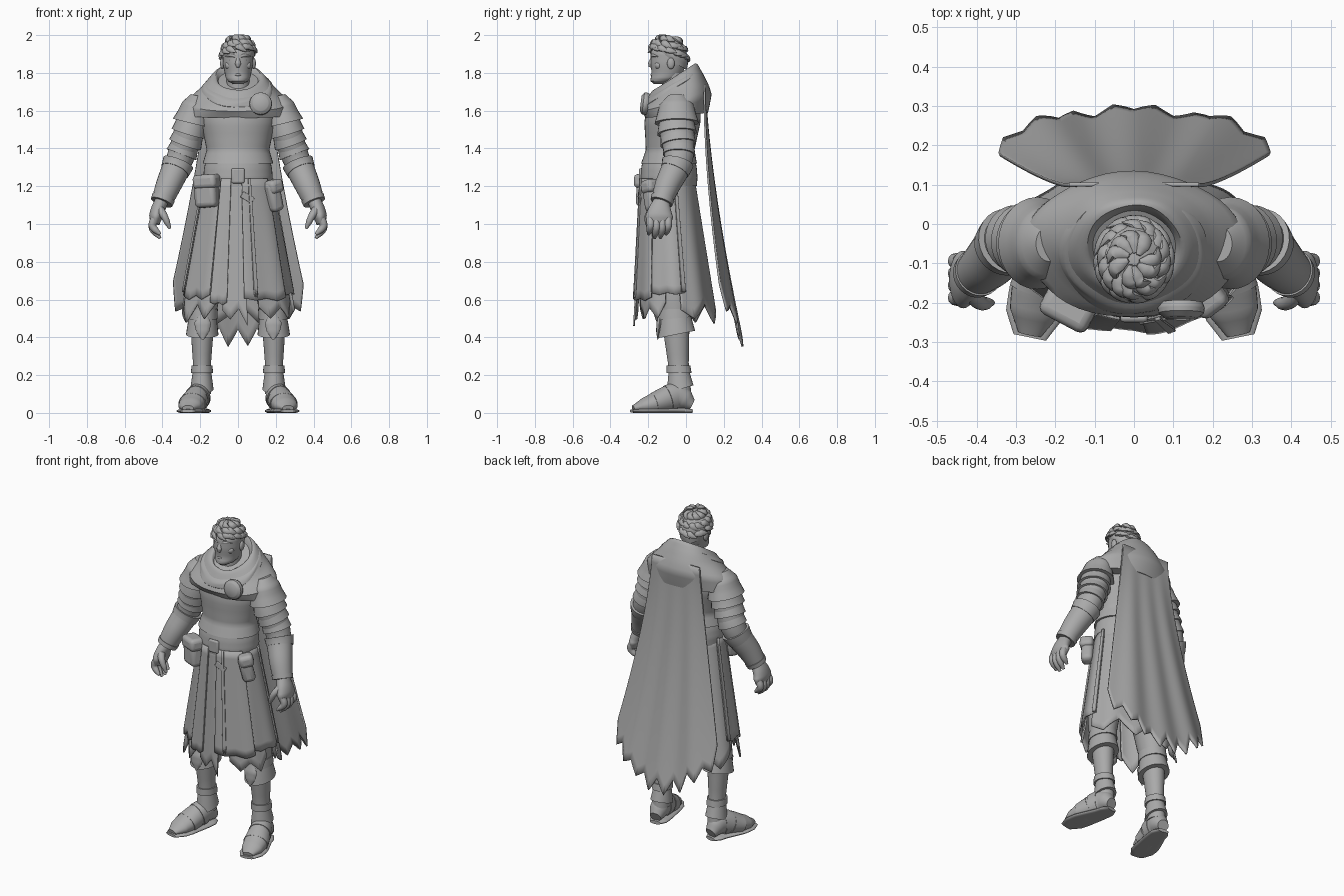
import bpy, bmesh, random
from math import sin, cos, pi, radians
from mathutils import Vector, Matrix, Euler

if "Cube" in bpy.data.objects:
    bpy.data.objects.remove(bpy.data.objects["Cube"], do_unlink=True)
random.seed(4)

Y, Z = Vector((0, 1, 0)), Vector((0, 0, 1))
SIDES = {"left": 1, "right": -1}

grey = bpy.data.materials.new("clay grey")
grey.use_nodes = True
colour = (.4, .4, .4, 1)
grey.diffuse_color = colour
grey.node_tree.nodes["Principled BSDF"].inputs["Base Color"].default_value = colour


def finish(name, bm, thickness=0, bevel=0):
    """Turn a bmesh into a shaded object with optional modifiers."""
    bmesh.ops.recalc_face_normals(bm, faces=bm.faces)
    mesh = bpy.data.meshes.new(name)
    bm.to_mesh(mesh)
    bm.free()
    mesh.materials.append(grey)
    mesh.shade_smooth()
    mesh.set_sharp_from_angle(angle=radians(40))
    part = bpy.data.objects.new(name, mesh)
    bpy.context.scene.collection.objects.link(part)
    if thickness:
        solid = part.modifiers.new("thickness", "SOLIDIFY")
        solid.thickness, solid.offset = thickness, 0
    if bevel:
        rounding = part.modifiers.new("bevel", "BEVEL")
        rounding.width, rounding.segments = bevel, 3


def skin(rows, closed):
    """Bridge rows of points with quads; closed rows make a capped tube."""
    bm = bmesh.new()
    loops = [[bm.verts.new(point) for point in row] for row in rows]
    count = len(loops[0])
    for low, high in zip(loops, loops[1:]):
        for j in range(count if closed else count - 1):
            k = (j + 1) % count
            bm.faces.new((low[j], low[k], high[k], high[j]))
    if closed:
        bm.faces.new(loops[0])
        bm.faces.new(loops[-1])
    return bm


def blend(values, f):
    """Read an evenly spaced list at a fraction f of its length."""
    f *= len(values) - 1
    i = min(int(f), len(values) - 2)
    return values[i] + (values[i + 1] - values[i]) * (f - i)


def on_path(points, t):
    """Point on a smooth curve; t counts the points."""
    i = max(0, min(int(t), len(points) - 2))
    f = t - i
    b, c = Vector(points[i]), Vector(points[i + 1])
    a = Vector(points[i - 1]) if i else 2 * b - c
    d = Vector(points[i + 2]) if i + 2 < len(points) else 2 * c - b
    return b + f / 2 * (c - a + f * (2 * a - 5 * b + 4 * c - d + f * (3 * (b - c) + d - a)))


def tube(name, points, widths, deep=(1, 1), ref=Y, level=False, tilt=(0, 0), span=None, side=1, sections=28, ripple=0):
    """Loft along a curve. Widths, depth ratios and tilts are spread evenly over the span."""
    start, end = span or (0, len(points) - 1)
    steps = 4 * (len(widths) - 1)
    rows = []
    for i in range(steps + 1):
        f = i / steps
        t = start + (end - start) * f
        centre = on_path(points, t)
        along = Z if level else (on_path(points, t + .05) - on_path(points, t - .05)).normalized()
        u = (ref - ref.dot(along) * along).normalized()
        v = along.cross(u)
        row = []
        for j in range(sections):
            a = 2 * pi * j / sections
            radius = blend(widths, f) * (1 + ripple * sin(5 * a + 9 * f))
            shift = radius * blend(deep, f) * cos(a)
            p = centre + u * shift + v * radius * sin(a) + Z * blend(tilt, f) * shift
            row.append((p.x * side, p.y, max(p.z, 0)))
        rows.append(row)
    finish(name, skin(rows, closed=True))


def placed(location, size, turn=(0, 0, 0)):
    rotation = Euler([radians(angle) for angle in turn]).to_matrix().to_4x4()
    return Matrix.Translation(location) @ rotation @ Matrix.Diagonal((*size, 1))


def box(name, location, size, turn=(0, 0, 0), bevel=.01):
    bm = bmesh.new()
    bmesh.ops.create_cube(bm, size=1, matrix=placed(location, size, turn))
    finish(name, bm, bevel=bevel)


def ball(name, location, size):
    bm = bmesh.new()
    bmesh.ops.create_uvsphere(bm, u_segments=20, v_segments=12, radius=1, matrix=placed(location, size))
    finish(name, bm)


def ragged(teeth, height, tear):
    """Zigzag hem heights with random tooth depth."""
    return [height + (-1) ** i * random.uniform(tear / 3, tear) for i in range(teeth)]


# Head and neck
tube("neck", [(0, -.06, 1.64), (0, -.07, 1.8)], [.07, .06, .06], level=True)
tube("head", [(0, -.14, 1.74), (0, -.1, 1.8), (0, -.09, 1.97)],
     [.025, .052, .064, .07, .08, .082, .045], deep=(1.2, 1.15), level=True)
tube("nose", [(0, -.176, 1.885), (0, -.19, 1.83)], [.008, .012, .016, .008], sections=12)
tube("lips", [(-.026, -.17, 1.79), (0, -.182, 1.79), (.026, -.17, 1.79)], [.003, .007, .003], ref=Z, sections=12)
for word, s in SIDES.items():
    ball(word + "_ear", (s * .083, -.08, 1.85), (.012, .02, .03))
    ball(word + "_eye", (s * .032, -.166, 1.868), (.015, .01, .007))
    ball(word + "_cheekbone", (s * .046, -.146, 1.84), (.024, .02, .022))
    tube(word + "_brow", [(.01, -.18, 1.886), (.036, -.175, 1.893), (.066, -.15, 1.886)],
         [.008, .009, .003], ref=Z, side=s, sections=12)

# Hair: cap and tousled locks swirling round the crown
tube("hair_cap", [(0, -.085, 1.865), (0, -.09, 1.985)], [.08, .087, .085, .072, .035],
     deep=(1.1, 1.1), level=True, tilt=(-.55, -.3, 0), ripple=.02)
crown = Vector((0, -.09, 1.9))
for ring, count, reach, height in (("upper", 9, .05, .08), ("middle", 14, .074, .045), ("lower", 16, .084, .01)):
    for i in range(count):
        angle = 2 * pi * (i + random.uniform(-.3, .3)) / count
        heading = [Vector((sin(angle + turn), -1.1 * cos(angle + turn), 0)) for turn in (0, .35, .8)]
        rise = (height + .035 * cos(angle) * (.1 - height) / .1) * Z
        drop = random.uniform(.005, .03) * Z
        tube(ring + "_hair_lock", [crown + heading[0] * (reach - .035) + rise + Z * .012,
                                   crown + heading[1] * (reach + .004) + rise,
                                   crown + heading[2] * (reach + .018) + rise - drop],
             [.006, .018, .02, .014, .002], deep=(.7, .6), ref=heading[1] + Z / 2, sections=10)

# Tunic, sash and belt
tube("tunic", [(0, -.09, 1.32), (0, -.075, 1.5), (0, -.06, 1.7)],
     [.187, .166, .18, .198, .2, .13], deep=(.79, .76, .7), level=True, sections=40)
tube("waist", [(0, -.09, 1.1), (0, -.09, 1.3)], [.17, .17], deep=(.8, .8), level=True)
tube("sash", [(0, -.09, 1.2), (0, -.09, 1.34)], [.18, .184, .18, .17], deep=(.82, .82), level=True, sections=40)
box("buckle", (0, -.24, 1.255), (.07, .02, .08))
box("belt_tab", (.05, -.245, 1.14), (.07, .01, .035), (0, 30, 10), .004)

# Hooded cowl, scarf and brooch
tube("inner_scarf", [(0, -.07, 1.66), (0, -.07, 1.75), (0, -.06, 1.68)], [.07, .08, .092, .108, .11],
     level=True, tilt=(.5, .6, .5), ripple=.015)
tube("cowl", [(0, -.06, 1.68), (0, -.06, 1.78), (0, -.055, 1.7), (0, -.05, 1.575)],
     [.09, .1, .12, .16, .21, .275, .285], deep=(.9, .9, .77, .58), level=True,
     tilt=(.6, .65, .4, .08), sections=48, ripple=.014)
tube("cowl_drape", [(0, -.07, 1.75), (0, -.075, 1.735), (0, -.075, 1.685)], [.12, .145, .175, .19, .18],
     deep=(.85, .8), level=True, tilt=(.6, .6), sections=48, ripple=.02)
tube("brooch", [(.12, -.2, 1.635), (.12, -.24, 1.64)], [.055, .06, .058, .04], ref=Z)

# Cape: widening sheet with a ragged hem
cape_hem = ragged(17, 0, .055)
rows = []
for down in range(25):
    row = []
    for across in range(97):
        u = across / 48 - 1
        hem = .4 + .25 * u * u + blend(cape_hem, across / 96)
        z = 1.74 + (hem - 1.74) * down / 24
        fall = (1.74 - z) / 1.4
        fold = .009 * fall * cos(3.5 * pi * u)
        row.append((u * (.165 + .26 * fall ** 1.3), .1 + .2 * fall ** 1.5 - .07 * fall * u ** 4 + fold, z))
    rows.append(row)
finish("cape", skin(rows, closed=False), thickness=.01)


def panel(name, first, last, height, tear=.02, lift=0, teeth=5):
    """Coat panel between two angles from the front, on the flared skirt."""
    hem = ragged(teeth, height, tear)
    top = 1.24
    rows = []
    for down in range(15):
        row = []
        for across in range(25):
            f = across / 24
            a = radians(first + (last - first) * f)
            z = top + (blend(hem, f) - top) * down / 14
            flare = (1.29 - z) / .7
            out = lift + .005 * flare * sin(9 * a)
            front, back = -.228 - .037 * flare, .04 + .11 * flare
            row.append(((.167 + .13 * flare + out) * sin(a),
                        (front + back) / 2 - ((back - front) / 2 + out) * cos(a), z))
        rows.append(row)
    finish(name, skin(rows, closed=False), thickness=.009)


# Coat skirt: overlapping panels
panel("front_center_panel", -16, 9, .52, .07, teeth=4)
panel("front_right_strip", -28, -11, .58, .01, lift=.012)
panel("front_left_panel", 6, 55, .6, .015, lift=.01)
panel("front_left_trim", 16, 20, .62, lift=.018)
panel("right_front_panel", -70, -30, .61, .015, lift=.004)
for word, s in SIDES.items():
    panel(word + "_side_panel", s * 52, s * 105, .63, .01)
    panel(word + "_side_trim", s * 100, s * 106, .64, 0, lift=.01)
    panel(word + "_under_layer", s * 22, s * 75, .53, .06, lift=-.01)
    panel(word + "_back_tail", s * 98, s * 180, .52, .06, lift=-.006)

# Pouches with flaps
for word, x, y, z, size, turn in (("right", -.165, -.205, 1.17, Vector((.125, .085, .165)), (0, -4, -28)),
                                  ("left", .19, -.185, 1.145, Vector((.075, .07, .16)), (0, -14, 38))):
    box(word + "_pouch", (x, y, z), size, turn, bevel=.025)
    flap = Vector((size.x + .01, size.y + .01, size.z * .45))
    box(word + "_pouch_flap", (x, y - .005, z + size.z / 3), flap, turn, bevel=.022)

arm = [(.215, -.05, 1.68), (.255, -.048, 1.5), (.31, -.04, 1.34), (.37, -.1, 1.2), (.41, -.135, 1.1)]
leg = [(.1, -.07, 1.1), (.18, -.06, .6), (.192, -.03, .1)]
foot = [(.193, .03, .045), (.205, -.05, .085), (.242, -.17, .05), (.265, -.28, .025)]
sole = [(x, y * 1.03, .01) for x, y, z in foot]

for word, s in SIDES.items():
    # Layered shoulder and sleeve
    tube(word + "_pauldron", arm, [.035, .072, .085, .102], deep=(1.3, 1.15), span=(0, .8), side=s)
    tube(word + "_sleeve", arm, [.08, .08, .072, .062], deep=(1.2, 1), span=(.5, 2.6), side=s)
    for i in range(3):
        begin, bottom = .7 + .35 * i, .094 - .005 * i
        tube(word + "_sleeve_band", arm, [bottom - .014, bottom], deep=(1.12, 1.12 - .05 * i),
             span=(begin, begin + .42), side=s)
    # Bracer with raised cuffs
    tube(word + "_bracer", arm, [.077, .067, .056], span=(2.15, 3.8), side=s)
    tube(word + "_elbow_cuff", arm, [.085, .077], span=(2.1, 2.4), side=s)
    tube(word + "_wrist_cuff", arm, [.063, .06], span=(3.6, 3.85), side=s)
    # Hand
    tube(word + "_palm", [(.405, -.13, 1.12), (.43, -.14, 1.06), (.44, -.142, 1)], [.036, .037, .036, .024],
         deep=(1.2, 1.8, 2.5), side=s)
    for i in range(4):
        knuckle = Vector((.442, -.095 - .031 * i, 1.03))
        reach = .105 if i in (1, 2) else .085
        tube(word + "_finger", [knuckle, knuckle + Vector((.01, 0, -reach / 2)), knuckle - Vector((.03, .01, reach))],
             [.02, .021, .02, .017, .008], side=s, sections=12)
    tube(word + "_thumb", [(.418, -.17, 1.08), (.39, -.2, 1.04), (.36, -.2, .975)],
         [.024, .022, .019, .016, .007], side=s, sections=12)
    # Leg with knee guard, ankle cuff and boot shaft
    tube(word + "_leg", leg, [.09, .095, .095, .08, .06, .048, .05], deep=(1.15, 1.15), level=True, side=s)
    for part, begin, end, top, bottom, slope in (("knee_rim", 1.1, 1.2, .077, .079, .1),
                                                 ("knee_guard", 1.18, 1.37, .073, .086, .2),
                                                 ("ankle_cuff", 1.7, 1.78, .056, .058, 0),
                                                 ("boot_shaft", 1.78, 1.95, .05, .062, .3)):
        tube(word + "_" + part, leg, [top, bottom], deep=(1.12, 1.15), level=True,
             tilt=(slope / 3, slope), span=(begin, end), side=s)
    tube(word + "_knee_ridge", [(.187, -.137, .52), (.187, -.15, .385)], [.02, .045, .035, .003],
         deep=(.35, .35), side=s, sections=12)
    # Layered boot foot and sole
    tube(word + "_foot", foot, [.035, .052, .057, .064, .07, .062, .03], deep=(.9, 1.3, .8, .5), ref=Z, side=s)
    tube(word + "_instep_plate", foot, [.06, .068], deep=(1.25, 1.05), ref=Z, span=(1, 1.4), side=s)
    tube(word + "_toe_plate", foot, [.067, .075], deep=(1, .75), ref=Z, span=(1.5, 2), side=s)
    tube(word + "_sole", sole, [.035, .056, .06, .068, .076, .072, .042], deep=(.3, .2), ref=Z, side=s)
